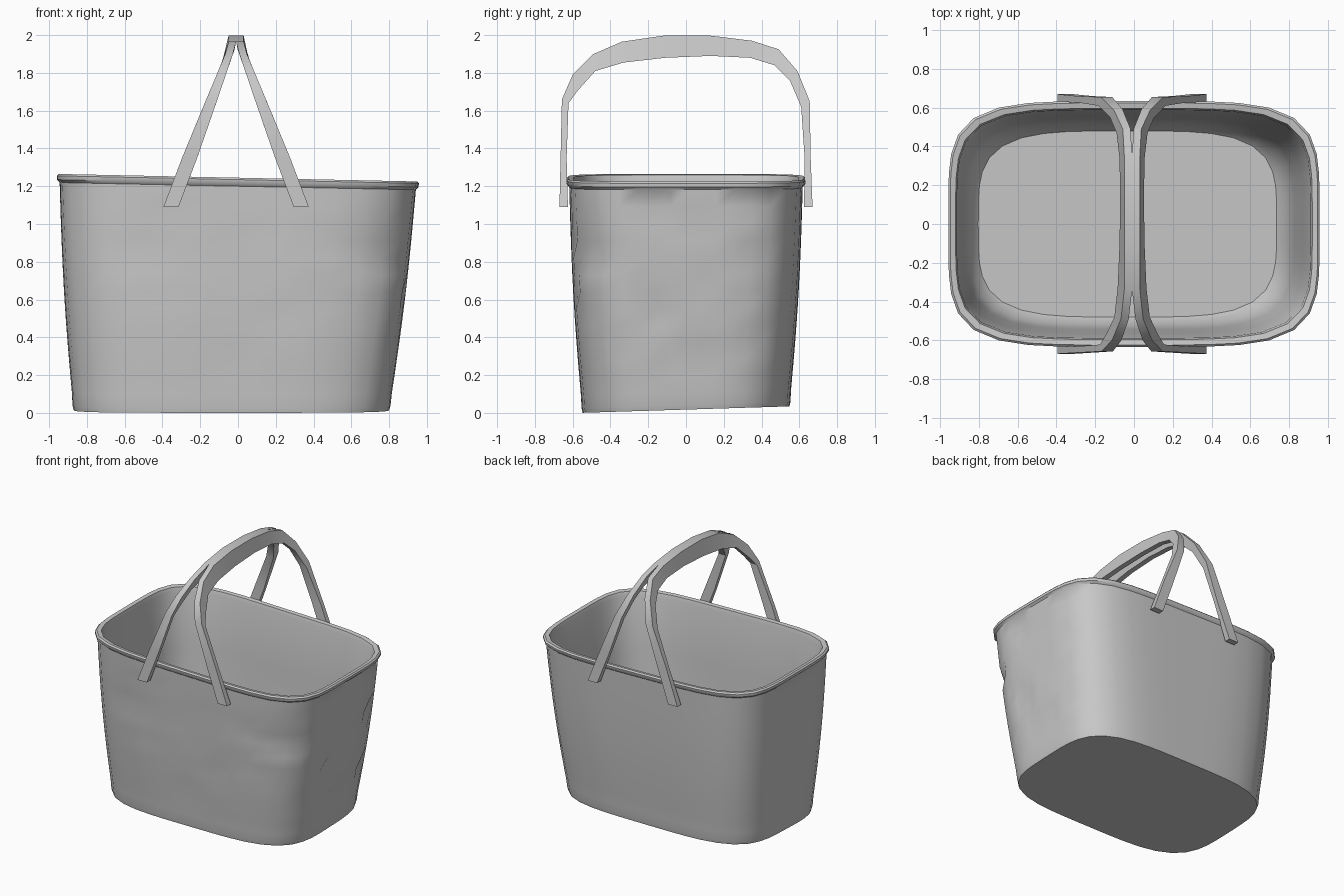
import bpy, bmesh, math, random

random.seed(4)
cube = bpy.data.objects.get("Cube")
if cube:
    bpy.data.objects.remove(cube, do_unlink=True)

grey = bpy.data.materials.new("soft_grey")
grey.use_nodes = True
colour = (0.58, 0.58, 0.58, 1)
grey.diffuse_color = colour
grey.node_tree.nodes["Principled BSDF"].inputs["Base Color"].default_value = colour

SEGS = 48
HEIGHT = 1.245


def finish(name, bm, angle):
    """Turn a bmesh into a shaded, coloured object."""
    bmesh.ops.recalc_face_normals(bm, faces=bm.faces)
    mesh = bpy.data.meshes.new(name)
    bm.to_mesh(mesh)
    bm.free()
    mesh.materials.append(grey)
    obj = bpy.data.objects.new(name, mesh)
    bpy.context.collection.objects.link(obj)
    bpy.ops.object.select_all(action='DESELECT')
    obj.select_set(True)
    bpy.context.view_layer.objects.active = obj
    bpy.ops.object.shade_smooth_by_angle(angle=math.radians(angle))
    return obj


def bridge(bm, a, b):
    """Join two closed rings with quads."""
    for i in range(len(a)):
        j = (i + 1) % len(a)
        bm.faces.new((a[i], a[j], b[j], b[i]))


def ring(bm, z, half_x, half_y, dented=False):
    """Rounded-rectangle ring; the base and rim tilt slightly."""
    t = z / HEIGHT
    n = 3.9 + 0.8 * t
    verts = []
    for i in range(SEGS):
        ang = math.tau * i / SEGS
        c, s = math.cos(ang), math.sin(ang)
        r = (abs(c) ** n + abs(s) ** n) ** (-1 / n)
        x, y = c * r, s * r
        # shallow dents on the front and one end
        if dented and (y < -0.75 or (x > 0.75 and y < 0.6)) and random.random() < 0.16:
            k = 1 - random.uniform(0.01, 0.03)
            x, y = x * k, y * k
        x = x * half_x - 0.035 * (1 - t)
        y = y * half_y
        tilt = (1 - t) * (0.0175 + 0.031 * y) - t * 0.021 * x
        verts.append(bm.verts.new((x, y, z + tilt)))
    return verts


# Basket: outer wall, rolled rim, inner wall and floor as one shell
bm = bmesh.new()
rings = [ring(bm, 0, 0.835, 0.548), ring(bm, 0.025, 0.842, 0.553)]
ROWS = 13
for k in range(1, ROWS):
    t = k / ROWS
    bulge = 0.012 * math.sin(math.pi * t)
    rings.append(ring(bm, 1.2 * t, 0.836 + 0.107 * t + bulge,
                      0.548 + 0.07 * t + bulge, 0.2 < t < 0.93))
for z, a, b in ((1.2, 0.943, 0.618), (1.215, 0.957, 0.632), (1.235, 0.958, 0.634),
                (HEIGHT, 0.948, 0.624), (1.24, 0.92, 0.596), (1.21, 0.912, 0.588),
                (0.8, 0.885, 0.565), (0.4, 0.85, 0.543), (0.1, 0.815, 0.52),
                (0.05, 0.77, 0.48)):
    rings.append(ring(bm, z, a, b))
for low, high in zip(rings, rings[1:]):
    bridge(bm, low, high)
bm.faces.new(rings[0][::-1])
bm.faces.new(rings[-1])
finish("basket", bm, 40)

# Handle side profile: outer (y, z), then inner (y, z)
PROFILE = [
    (-0.670, 1.09, -0.625, 1.09), (-0.664, 1.35, -0.632, 1.35),
    (-0.657, 1.66, -0.622, 1.64), (-0.600, 1.79, -0.570, 1.71),
    (-0.490, 1.90, -0.480, 1.81), (-0.340, 1.965, -0.330, 1.855),
    (-0.120, 1.997, -0.110, 1.88), (0.130, 1.997, 0.130, 1.89),
    (0.350, 1.97, 0.340, 1.88), (0.490, 1.925, 0.470, 1.84),
    (0.590, 1.81, 0.550, 1.76), (0.655, 1.65, 0.610, 1.62),
    (0.660, 1.35, 0.628, 1.35), (0.670, 1.09, 0.625, 1.09),
]


def strap_x(z, side):
    """Legs splay outwards and meet at the top."""
    return -0.01 + side * max(0.02, 0.345 - 0.38 * (z - 1.09))


def strap(name, side):
    strap_bm = bmesh.new()
    sections = []
    for yo, zo, yi, zi in PROFILE:
        half = 0.04 - 0.02 * min(1, max(0, (zo - 1.4) / 0.5))
        corners = ((yo, zo, -half), (yo, zo, half), (yi, zi, half), (yi, zi, -half))
        sections.append([strap_bm.verts.new((strap_x(z, side) + w, y, z))
                         for y, z, w in corners])
    for a, b in zip(sections, sections[1:]):
        bridge(strap_bm, a, b)
    strap_bm.faces.new(sections[0])
    strap_bm.faces.new(sections[-1])
    finish(name, strap_bm, 25)


strap("handle_left", 1)
strap("handle_right", -1)
